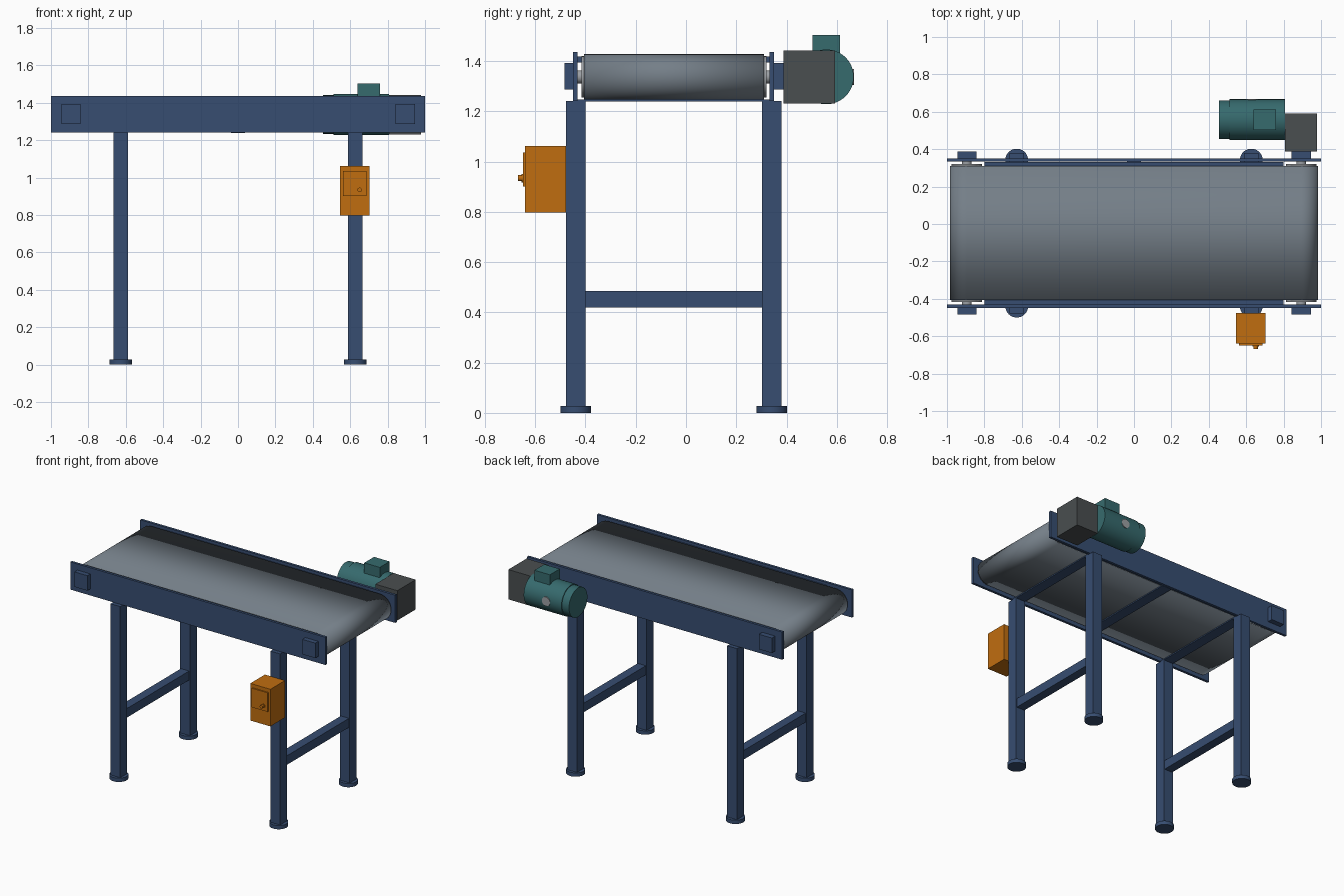
import bpy, bmesh, math
from mathutils import Matrix, Vector

cube = bpy.data.objects.get("Cube")
if cube:
    bpy.data.objects.remove(cube, do_unlink=True)


def material(name, r, g, b):
    m = bpy.data.materials.new(name)
    m.use_nodes = True
    m.diffuse_color = (r, g, b, 1)
    m.node_tree.nodes["Principled BSDF"].inputs["Base Color"].default_value = (r, g, b, 1)
    return m


BLUE = material("frame blue", 0.038, 0.075, 0.165)
BELT = material("belt grey", 0.175, 0.21, 0.245)
STEEL = material("light steel", 0.33, 0.35, 0.37)
TEAL = material("motor teal", 0.037, 0.145, 0.155)
DARK = material("gearbox grey", 0.068, 0.077, 0.08)
ORANGE = material("control orange", 0.53, 0.155, 0.005)


def finish(bm, name, mat, smooth=False):
    bmesh.ops.recalc_face_normals(bm, faces=bm.faces)
    mesh = bpy.data.meshes.new(name)
    bm.to_mesh(mesh)
    bm.free()
    mesh.materials.append(mat)
    ob = bpy.data.objects.new(name, mesh)
    bpy.context.collection.objects.link(ob)
    if smooth:
        bpy.ops.object.select_all(action='DESELECT')
        ob.select_set(True)
        bpy.context.view_layer.objects.active = ob
        bpy.ops.object.shade_smooth_by_angle(angle=math.radians(35))
    return ob


def box(name, mat, x, y, z):
    """Box from (low, high) ranges."""
    bm = bmesh.new()
    bmesh.ops.create_cube(bm, size=1)
    lo, hi = Vector((x[0], y[0], z[0])), Vector((x[1], y[1], z[1]))
    bmesh.ops.scale(bm, vec=hi - lo, verts=bm.verts)
    bmesh.ops.translate(bm, vec=(lo + hi) / 2, verts=bm.verts)
    return finish(bm, name, mat)


def rod(name, mat, start, end, radius, sides=48):
    """Cylinder between two points."""
    a, b = Vector(start), Vector(end)
    turn = (b - a).to_track_quat('Z', 'Y').to_matrix().to_4x4()
    bm = bmesh.new()
    bmesh.ops.create_cone(bm, cap_ends=True, segments=sides, radius1=radius, radius2=radius,
                          depth=(b - a).length, matrix=Matrix.Translation((a + b) / 2) @ turn)
    return finish(bm, name, mat, True)


def span(c, half):
    return (c - half, c + half)


MID = -0.049       # centre line of the conveyor in y
AXLE_Z = 1.337
AXLE_X = 0.894
LEG_X = 0.627
BELT_R = 0.09
THICK = 0.008

# Belt: stadium loop extruded across the width
bm = bmesh.new()
loop = []
for i in range(50):
    half, k = divmod(i, 25)
    a = -math.pi / 2 + half * math.pi + k * math.pi / 24
    cx = AXLE_X if half == 0 else -AXLE_X
    loop.append(bm.verts.new((cx + BELT_R * math.cos(a), -0.405, AXLE_Z + BELT_R * math.sin(a))))
edges = [bm.edges.new((loop[i - 1], loop[i])) for i in range(50)]
out = bmesh.ops.extrude_edge_only(bm, edges=edges)
bmesh.ops.translate(bm, vec=(0, 0.715, 0),
                    verts=[v for v in out["geom"] if isinstance(v, bmesh.types.BMVert)])
belt = finish(bm, "belt", BELT, True)
solid = belt.modifiers.new("thickness", 'SOLIDIFY')
solid.thickness = THICK
solid.offset = -1

# Slider bed inside the belt
box("slider_bed", BLUE, (-0.8, 0.8), (-0.432, 0.332), (1.395, 1.417))

# Rollers, shafts and bearing blocks
for end, sx in (("right", -1), ("left", 1)):
    x = sx * AXLE_X
    rod(end + "_roller", STEEL, (x, -0.416, AXLE_Z), (x, 0.32, AXLE_Z), BELT_R - THICK)
    rod(end + "_shaft", STEEL, (x, -0.46, AXLE_Z), (x, 0.36, AXLE_Z), 0.026, 24)
    box(end + "_front_bearing", BLUE, span(x, 0.051), (-0.483, -0.449), span(1.34, 0.053))
    box(end + "_back_bearing", BLUE, span(x, 0.051), (0.351, 0.388), span(1.34, 0.053))

# Side rails
box("front_rail", BLUE, (-1, 1), (-0.449, -0.431), (1.24, 1.436))
box("back_rail", BLUE, (-1, 1), (0.333, 0.351), (1.24, 1.436))

# Cross beams below the belt
for name, x in (("right", -LEG_X), ("middle", 0), ("left", LEG_X)):
    box(name + "_cross_beam", BLUE, span(x, 0.038), (-0.432, 0.334), (1.238, 1.246))

# Legs, feet and braces
for end, sx in (("right", -1), ("left", 1)):
    x = sx * LEG_X
    for side, sy in (("front", -1), ("back", 1)):
        y = MID + sy * 0.39
        box(f"{side}_{end}_leg", BLUE, span(x, 0.038), span(y, 0.039), (0.01, 1.24))
        rod(f"{side}_{end}_foot", BLUE, (x, y, 0), (x, y, 0.027), 0.061)
    box(end + "_leg_brace", BLUE, span(x, 0.032), (-0.402, 0.304), (0.42, 0.484))

# Gearbox and motor
MOTOR_Y = 0.558
box("gearbox", DARK, (0.806, 0.979), (0.387, 0.592), (1.231, 1.442))
rod("motor_body", TEAL, (0.51, MOTOR_Y, AXLE_Z), (0.806, MOTOR_Y, AXLE_Z), 0.109, 64)
rod("motor_fan_cover", TEAL, (0.455, MOTOR_Y, AXLE_Z), (0.51, MOTOR_Y, AXLE_Z), 0.103, 64)
box("motor_terminal_box", TEAL, (0.638, 0.76), (0.503, 0.613), (1.38, 1.504))
rod("motor_badge", STEEL, (0.631, 0.64, AXLE_Z), (0.631, 0.669, AXLE_Z), 0.032, 32)

# Control box with door and knob
box("control_box", ORANGE, (0.545, 0.702), (-0.64, -0.477), (0.798, 1.061))
box("control_door", ORANGE, (0.562, 0.686), (-0.649, -0.64), (0.9, 1.035))
rod("knob_base", ORANGE, (0.65, -0.649, 0.934), (0.65, -0.654, 0.934), 0.017, 24)
rod("knob", ORANGE, (0.65, -0.65, 0.934), (0.65, -0.669, 0.934), 0.012, 24)
